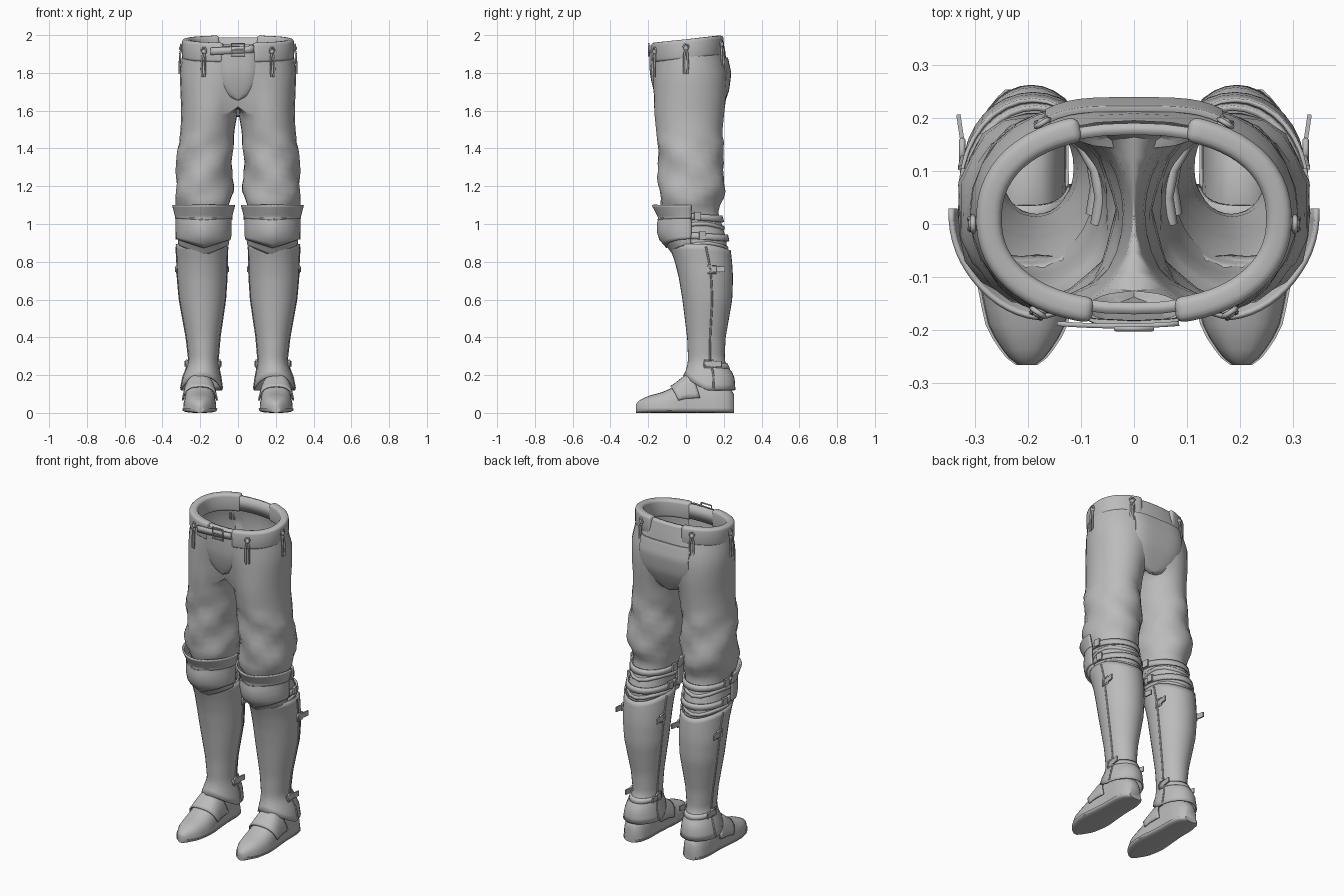
import bpy, bmesh
from math import sin, cos, pi, radians, sqrt
from mathutils import Matrix, Vector

cube = bpy.data.objects.get("Cube")
if cube:
    bpy.data.objects.remove(cube)

GREY = (0.5, 0.5, 0.5, 1)
mat = bpy.data.materials.new("plain grey")
mat.use_nodes = True
mat.diffuse_color = GREY
mat.node_tree.nodes["Principled BSDF"].inputs["Base Color"].default_value = GREY


def at(rows, k):
    """Interpolate a table whose first column rises."""
    if k <= rows[0][0]:
        return rows[0][1:]
    for a, b in zip(rows, rows[1:]):
        if k <= b[0]:
            f = (k - a[0]) / (b[0] - a[0])
            return [p + (q - p) * f for p, q in zip(a[1:], b[1:])]
    return rows[-1][1:]


def finish(name, bm, mirror=True, thick=0, bevel=0):
    bmesh.ops.recalc_face_normals(bm, faces=bm.faces)
    me = bpy.data.meshes.new(name)
    bm.to_mesh(me)
    bm.free()
    ob = bpy.data.objects.new(name, me)
    bpy.context.collection.objects.link(ob)
    me.materials.append(mat)
    bpy.ops.object.select_all(action='DESELECT')
    ob.select_set(True)
    bpy.context.view_layer.objects.active = ob
    bpy.ops.object.shade_smooth_by_angle(angle=radians(42))
    if mirror:
        ob.modifiers.new("mirror", 'MIRROR')
    if thick:
        m = ob.modifiers.new("thickness", 'SOLIDIFY')
        m.thickness, m.offset = thick, 0
    if bevel:
        m = ob.modifiers.new("bevel", 'BEVEL')
        m.width, m.segments = bevel, 3


def grid(name, fn, nu, nv, wrap=False, cap=False, **kw):
    """Surface from fn(u, v) with u and v in 0..1."""
    bm = bmesh.new()
    cols = nu if wrap else nu + 1
    vs = [[bm.verts.new(fn(i / nu, j / nv)) for i in range(cols)] for j in range(nv + 1)]
    for j in range(nv):
        for i in range(nu):
            k = (i + 1) % cols
            bm.faces.new((vs[j][i], vs[j][k], vs[j + 1][k], vs[j + 1][i]))
    if cap:
        bm.faces.new(vs[0])
        bm.faces.new(vs[-1])
    finish(name, bm, **kw)


def box(name, centre, size, turn=0, mirror=True):
    bm = bmesh.new()
    m = Matrix.Translation(centre) @ Matrix.Rotation(turn, 4, 'Z') @ Matrix.Diagonal((*size, 1))
    bmesh.ops.create_cube(bm, size=1, matrix=m)
    finish(name, bm, mirror)


def tube(name, pts, r, cyclic=False, mirror=True):
    cu = bpy.data.curves.new(name, 'CURVE')
    cu.dimensions, cu.bevel_depth, cu.bevel_resolution = '3D', r, 1
    sp = cu.splines.new('POLY')
    sp.points.add(len(pts) - 1)
    for p, q in zip(sp.points, pts):
        p.co = (*q, 1)
    sp.use_cyclic_u = cyclic
    ob = bpy.data.objects.new(name, cu)
    bpy.context.collection.objects.link(ob)
    cu.materials.append(mat)
    if mirror:
        ob.modifiers.new("mirror", 'MIRROR')


def around(rows, a, z, off=0):
    """Point on a limb: rows hold z, inner x, outer x, front y, back y."""
    x0, x1, yf, yb = at(rows, z)
    return Vector(((x0 + x1) / 2 + ((x1 - x0) / 2 + off) * sin(a),
                   (yf + yb) / 2 - ((yb - yf) / 2 + off) * cos(a), z))


# Trousers: open waist, split into two legs at the crotch
CROTCH = 1.62
LEG = [(.84, .075, .305, -.07, .215), (.92, .065, .31, -.09, .215), (1.0, .06, .3, -.1, .19),
       (1.07, .05, .305, -.12, .17), (1.1, .04, .322, -.14, .18), (1.17, .03, .335, -.145, .205),
       (1.25, .03, .328, -.145, .205), (1.37, .03, .322, -.148, .192), (1.5, .018, .304, -.16, .195),
       (1.6, 0, .3, -.17, .205), (1.7, 0, .305, -.178, .225), (1.8, 0, .308, -.185, .23),
       (1.9, 0, .295, -.185, .208), (1.98, 0, .28, -.18, .19)]


def trouser_ring(z):
    x0, x1, yf, yb = at(LEG, z)
    w = min(1, max(0, (1.88 - z) / .28))
    ring = []
    for i in range(17 if z > CROTCH else 24):
        a = radians(-42 + 264 * i / 16 if i <= 16 else 222 + 12 * (i - 16))
        fold = .007 * sin(3 * a + 26 * z) + .004 * sin(5 * a - 40 * z) if 1.09 < z < 1.45 else 0
        p = around(LEG, a, z, fold)
        if z >= CROTCH:
            if i <= 16:
                t = pi * i / 16
                hip = Vector((x1 * max(0, sin(t)) ** .85,
                              (yf + yb) / 2 - (yb - yf) / 2 * cos(t), z))
                p = hip.lerp(p, w)
                if i in (0, 16):
                    p.x = 0
            else:
                p = ring[16].lerp(ring[0], (i - 16) / 8)
            p.z = z + .1 * p.y * (z - CROTCH) / .36
        ring.append(p)
    return ring


bm = bmesh.new()
levels = [1.96, 1.9, 1.85, 1.8, 1.74, 1.68, CROTCH] + [1.58 - .037 * k for k in range(21)]
prev = None
for z in levels:
    cur = [bm.verts.new(p) for p in trouser_ring(z)]
    if prev:
        n = len(prev)
        for i in range(16 if n == 17 else 24):
            k = (i + 1) % n
            bm.faces.new((prev[i], prev[k], cur[k], cur[i]))
    prev = cur
finish("trousers", bm)


# Waistband: two padded halves over a thinner full ring
def waist(t, h, off):
    s, c = sin(t), cos(t)
    x = (.273 + off) * abs(s) ** .85 * (1 if s >= 0 else -1)
    y = .01 - (.177 + off) * abs(c) ** .9 * (1 if c >= 0 else -1)
    return Vector((x, y, 1.925 + .11 * y + h))


grid("waistband_half", lambda u, v: waist(radians(13 + 149 * u), .106 * (v - .5), 0),
     26, 2, thick=.048, bevel=.016)
grid("waistband_lining", lambda u, v: waist(2 * pi * u, .085 * (v - .5), -.008),
     40, 1, wrap=True, mirror=False, thick=.022)


# Front and seat flaps follow the body
def flap(name, width, top, drop, tuck, back):
    def fn(u, v):
        s = 2 * u - 1
        z = top - drop * v
        yf, yb = at(LEG, z)[2:]
        y = (yb + .004 if back else -yf + .003) - .022 * s ** 4 - tuck * v ** 3
        return (s * width * max(.02, sqrt(1 - v ** 4)), y if back else -y, z)
    grid(name, fn, 16, 16, mirror=False, thick=.012, bevel=.003)


flap("front_flap", .1, 1.92, .26, .03, False)
flap("seat_flap", .165, 1.88, .31, .045, True)

# Belt closure
grid("belt_strap", lambda u, v: (-.145 + .23 * u, -.192 + .35 * (.23 * u - .115) ** 2,
     1.895 + .012 * u + .038 * v), 8, 1, mirror=False, thick=.009)
tube("belt_buckle", [(x, -.197, z) for x, z in ((-.035, 1.89), (.035, 1.89), (.035, 1.955), (-.035, 1.955))],
     .005, True, False)
tube("belt_buckle_pin", [(-.035, -.198, 1.922), (.035, -.198, 1.922)], .004, False, False)

# Laced ties hanging from the waistband
for place, deg in (("front", 33), ("side", 88), ("back", 149)):
    t = radians(deg)
    p = waist(t, .005, .026)
    out = Vector((sin(t), -cos(t), 0))
    side = Vector((cos(t), sin(t), 0))
    bm = bmesh.new()
    bmesh.ops.create_icosphere(bm, subdivisions=2, radius=.014, matrix=Matrix.Translation(p))
    finish(place + "_tie_knot", bm)
    for s in (-1, 1):
        tube(place + "_tie_lace", [p + side * s * dx + out * o + Vector((0, 0, -dz))
             for dx, o, dz in ((0, 0, 0), (.009, .008, .03), (.01, .01, .09), (.009, .01, .135))], .0055)
    tube(place + "_tie_loop", [p + side * .014 * cos(k) + out * .004 + Vector((0, 0, .008 + .014 * sin(k)))
         for k in range(6)], .005, True)

# Knee guard: flared top plate, domed cop and lower plate with a front ridge
KNEE = [(.83, .126, -.048), (.88, .132, -.085), (.92, .138, -.12), (.96, .141, -.131), (1.0, .141, -.131),
        (1.035, .141, -.122), (1.06, .147, -.135), (1.1, .158, -.156)]


def knee_plate(name, low_front, low_side, top, off):
    def fn(u, v):
        a = radians(-93 + 186 * u)
        c = 1 - abs(sin(a))
        low = low_side + (low_front - low_side) * c
        z = low + (top - low) * v
        rx, yf = at(KNEE, z)
        ridge = .016 * max(0, 1 - abs(a) / .9)
        return (.182 + (rx + off) * sin(a), .02 - (.02 - yf + off + ridge) * cos(a), z)
    grid(name, fn, 28, 8, thick=.009)


knee_plate("knee_top_plate", 1.02, 1.03, 1.1, .005)
knee_plate("knee_cop", .875, .92, 1.04, .003)
knee_plate("knee_lower_plate", .832, .888, .95, -.005)
for z in (1.042, .94):
    grid("knee_strap", lambda u, v: around(LEG, radians(75 + 210 * u), z + .034 * (v - .5) - .015 * sin(pi * u), .01),
         20, 1, thick=.01)
    for a in (100, 262):
        p = around(LEG, radians(a), z, .016)
        box("knee_buckle", p, (.014, .035, .042), radians(a - 90))

# Wrapped cloth folds behind the knee
for z in (.885, .99):
    tube("knee_fold", [around(LEG, radians(70 + 22 * k), z + .012 * sin(k), -.002) for k in range(11)], .012)

# Greave with flared ankle cuff
GREAVE = [(.12, .085, .302, -.025, .258), (.2, .097, .285, -.01, .252), (.235, .105, .268, .008, .222),
          (.28, .11, .256, .015, .2), (.4, .1, .27, .01, .206), (.6, .07, .307, -.015, .241),
          (.72, .062, .318, -.035, .245), (.8, .06, .32, -.055, .24), (.9, .058, .326, -.09, .228)]


def greave(u, v):
    a = 2 * pi * u
    low = .12 + .075 * max(0, cos(a)) ** 1.2
    top = .895 - .035 * max(0, -cos(a)) ** 2
    return around(GREAVE, a, low + (top - low) * v)


grid("greave", greave, 32, 24, wrap=True, thick=.008)
for a in (101.25, 258.75):
    tube("greave_seam", [around(GREAVE, radians(a), .13 + .03 * k, .005) for k in range(26)], .005)

# Greave straps and buckles
for z, a, turn in ((.76, 108, .15), (.76, 250, -.15), (.26, 100, .15), (.26, 258, -.15)):
    p = around(GREAVE, radians(a), z, .011)
    box("greave_strap", p + Vector((0, .01, 0)), (.008, .1, .03), -turn)
    tube("greave_buckle", [p + Vector((0, y, h)) for y, h in ((-.03, -.02), (.012, -.02), (.012, .02), (-.03, .02))],
         .006, True)
grid("ankle_strap", lambda u, v: around(GREAVE, radians(80 + 200 * u), .245 + .028 * v - .012 * sin(pi * u), .006),
     20, 1, thick=.008)

# Shoe: half width and top height along the foot
FOOT = [(-.265, .016, .045), (-.25, .036, .065), (-.2, .07, .09), (-.13, .086, .108), (-.07, .088, .135),
        (0, .08, .19), (.08, .074, .2), (.17, .074, .18), (.23, .06, .14), (.253, .035, .1)]


def foot(u, y, off=0, low=.016):
    hw, top = at(FOOT, y)
    s, c = sin(u), cos(u)
    x = (hw + off) * abs(c) ** .75 * (1 if c >= 0 else -1)
    return (.202 + x, y, low + (top + off - low) * max(0, s) ** .8)


def along(v):
    return -.006 - .259 * cos(pi * v)


def sole(u, v):
    s = sin(2 * pi * u)
    x, y, z = foot(2 * pi * u, along(v), .005)
    return (x, y, .022 if s > -.01 else .022 * (1 - abs(s) ** .6))


grid("shoe", lambda u, v: foot(2 * pi * u, along(v)), 24, 20, wrap=True, cap=True)
grid("shoe_sole", sole, 24, 20, wrap=True, cap=True)
grid("instep_plate", lambda u, v: foot(pi * (.08 + .84 * u), -.08 + .115 * v + .04 * (2 * u - 1) ** 2, .009),
     18, 6, thick=.008)
